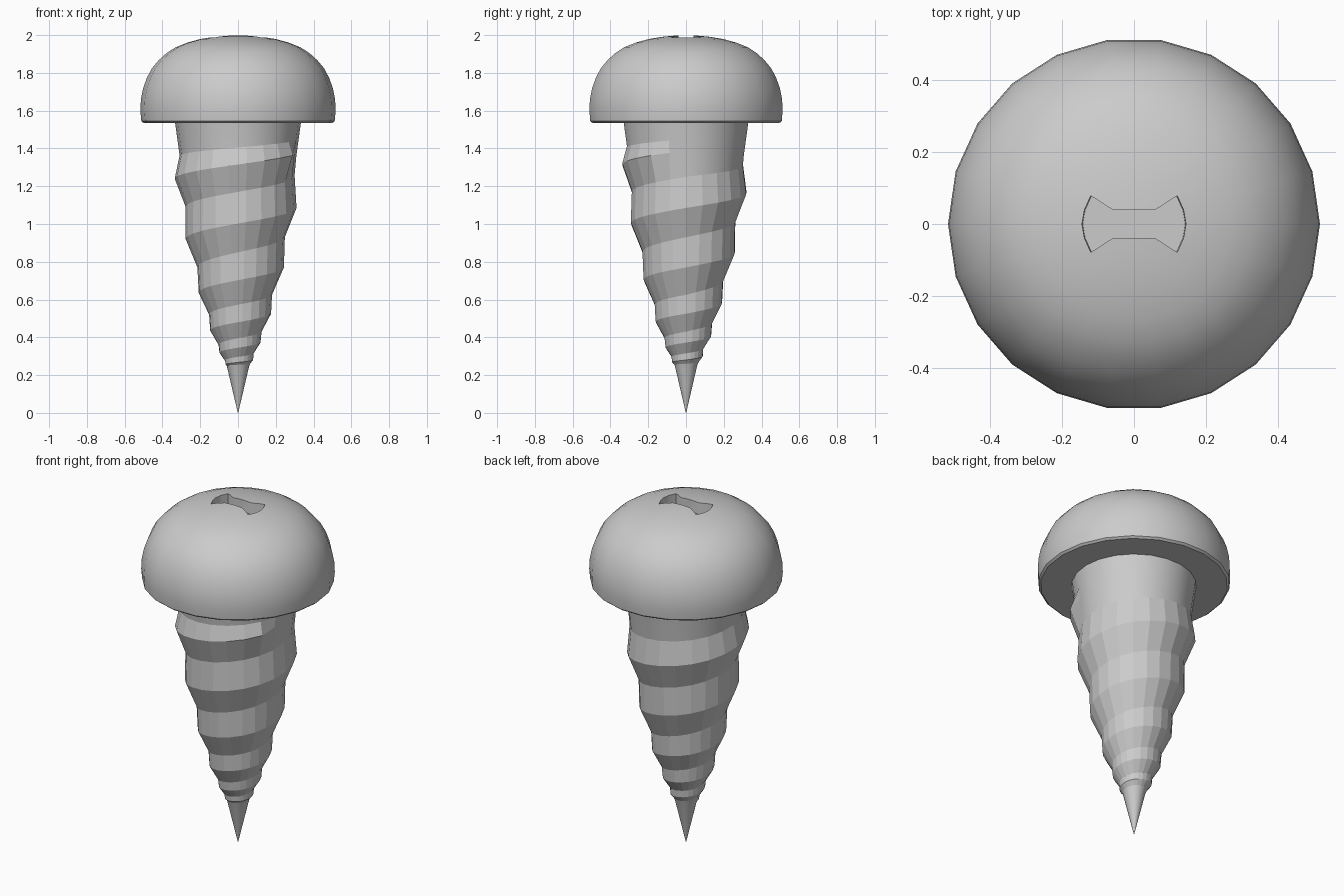
import bpy, bmesh, math
from math import pi, cos, sin

if "Cube" in bpy.data.objects:
    bpy.data.objects.remove(bpy.data.objects["Cube"])

N = 22  # sides around the screw


def interp(table, x):
    """Piecewise linear lookup in a sorted list of (x, value)."""
    if x <= table[0][0]:
        return table[0][1]
    for (x0, v0), (x1, v1) in zip(table, table[1:]):
        if x <= x1:
            return v0 + (v1 - v0) * (x - x0) / (x1 - x0)
    return table[-1][1]


def finish(bm, name):
    mesh = bpy.data.meshes.new(name)
    bm.to_mesh(mesh)
    bm.free()
    ob = bpy.data.objects.new(name, mesh)
    bpy.context.collection.objects.link(ob)
    return ob


def activate(ob):
    bpy.ops.object.select_all(action='DESELECT')
    ob.select_set(True)
    bpy.context.view_layer.objects.active = ob


def smooth(ob, deg):
    activate(ob)
    bpy.ops.object.shade_smooth_by_angle(angle=math.radians(deg))


def lathe(name, profile):
    """Closed solid of revolution from (radius, z) points, bottom to top."""
    bm = bmesh.new()
    rings = [[bm.verts.new((r * cos(2 * pi * i / N), r * sin(2 * pi * i / N), z))
              for i in range(N)] for r, z in profile]
    for a, b in zip(rings, rings[1:]):
        for i in range(N):
            j = (i + 1) % N
            bm.faces.new((a[i], a[j], b[j], b[i]))
    bm.faces.new(rings[0][::-1])
    bm.faces.new(rings[-1])
    return finish(bm, name)


# Domed head
head = lathe("head", [(.50, 1.535), (.512, 1.545), (.517, 1.6), (.514, 1.66), (.502, 1.72),
                      (.482, 1.775), (.455, 1.825), (.42, 1.867), (.378, 1.905), (.33, 1.936),
                      (.27, 1.96), (.20, 1.979), (.12, 1.992), (.04, 1.999), (.005, 2.0)])

# Bow-tie driver slot cut into the head
half = [(.06, -.04), (.122, -.08), (.14, -.04), (.147, 0), (.14, .04), (.122, .08), (.06, .04)]
outline = half + [(-x, -y) for x, y in half]
bm = bmesh.new()
low = [bm.verts.new((x * .97, y * .97, 1.93)) for x, y in outline]
high = [bm.verts.new((x, y, 2.05)) for x, y in outline]
for i in range(len(outline)):
    j = (i + 1) % len(outline)
    bm.faces.new((low[i], low[j], high[j], high[i]))
bm.faces.new(low[::-1])
bm.faces.new(high)
cutter = finish(bm, "slot_cutter")
cutter.hide_render = True
mod = head.modifiers.new("slot", 'BOOLEAN')
mod.operation = 'DIFFERENCE'
mod.solver = 'EXACT'
mod.object = cutter
activate(head)
bpy.ops.object.modifier_apply(modifier=mod.name)
bpy.data.objects.remove(cutter)
smooth(head, 35)

# Tapered core with pointed tip
core = [(.0, .0), (.25, .06), (.29, .075), (.33, .087), (.36, .103), (.43, .125), (.52, .153),
        (.625, .18), (.77, .215), (.93, .248), (1.09, .277), (1.25, .30), (1.36, .31), (1.54, .335)]
shank = lathe("shank", [(max(r * .996, .001), z) for z, r in core])
smooth(shank, 30)

# Thread: values listed per half turn k, counted downwards from the left side
crest_z = [(-1, 1.39), (0, 1.24), (1, 1.085), (2, .92), (3, .77), (4, .635), (5, .525),
           (6, .435), (7, .372), (8, .318), (9, .28), (10, .255)]
crest_r = [(-1, .345), (0, .335), (1, .31), (2, .277), (3, .243), (4, .208), (5, .175),
           (6, .147), (7, .119), (8, .098), (9, .08), (10, .068)]
root_z = [(-1, 1.45), (0, 1.36), (1, 1.25), (2, 1.09), (3, .93), (4, .77), (5, .625),
          (6, .52), (7, .43), (8, .36), (9, .315), (10, .278), (11, .26), (12, .25)]


def at(k, r, z):
    a = pi - k * pi
    return (r * cos(a), r * sin(a), z)


bm = bmesh.new()
H = N // 2
prev = None
for s in range(-10, 10 * H + 1):
    k = s / H
    zc, zr, zb = interp(crest_z, k), interp(root_z, k), interp(root_z, k + 2)
    zb = min(zb, zc - .004)
    rc = interp(crest_r, k)
    if s == -10 or s == 10 * H:      # run the thread out into the core
        rc = interp(core, zc)
    cur = [bm.verts.new(at(k, interp(core, zb), zb)), bm.verts.new(at(k, rc, zc)),
           bm.verts.new(at(k, interp(core, zr), zr))]
    if prev:
        for i in (0, 1):
            bm.faces.new((cur[i], prev[i], prev[i + 1], cur[i + 1]))
    prev = cur
thread = finish(bm, "thread")
smooth(thread, 10)
for edge in thread.data.edges:       # the helical crest stays crisp
    a, b = edge.vertices
    if a % 3 == 1 and b % 3 == 1:
        edge.use_edge_sharp = True
